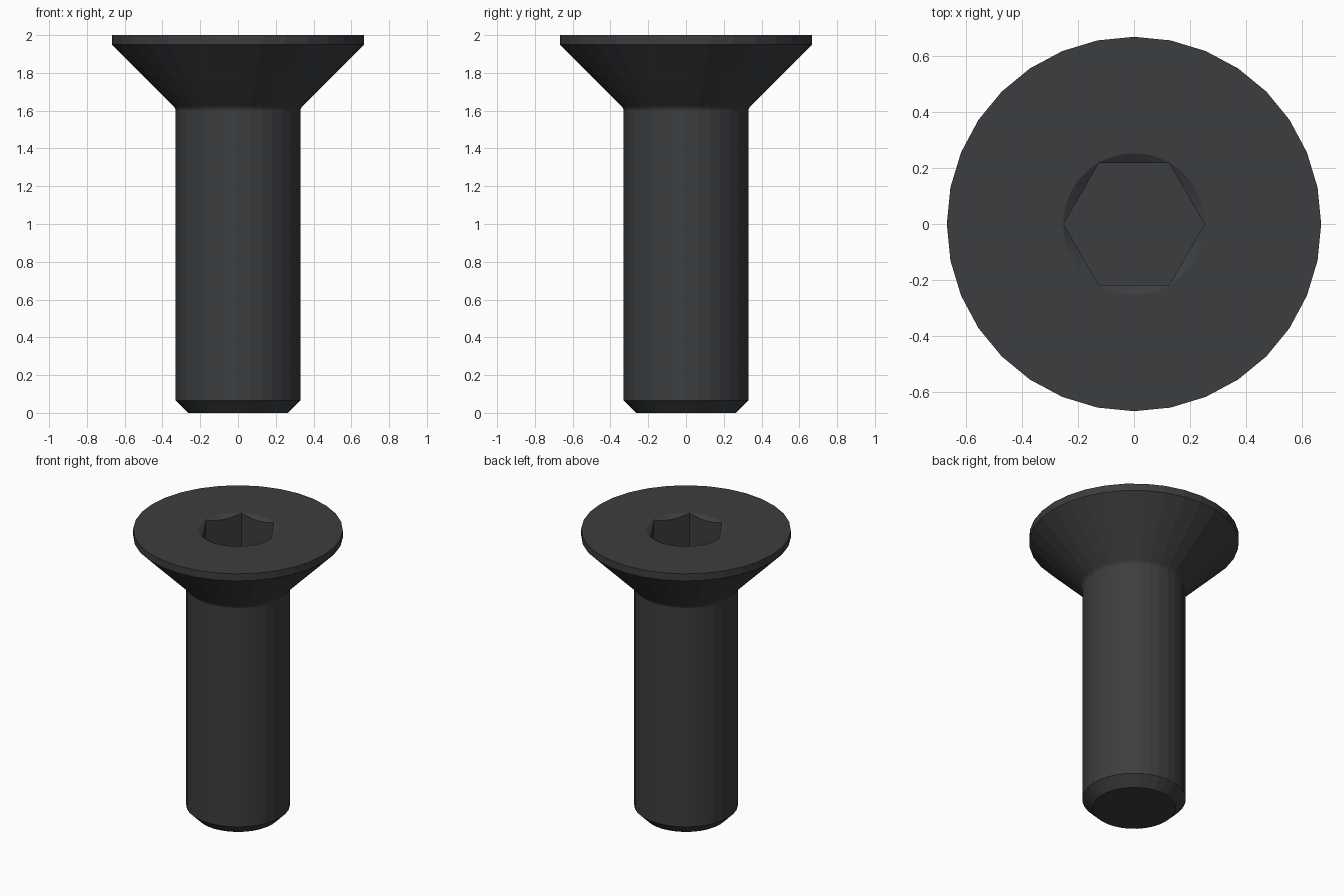
import bpy, bmesh, math

if "Cube" in bpy.data.objects:
    bpy.data.objects.remove(bpy.data.objects["Cube"])

SIDES = 32

def revolve(name, profile, sides):
    """Closed solid of revolution from (radius, z) points, bottom to top."""
    bm = bmesh.new()
    rings = []
    for r, z in profile:
        rings.append([bm.verts.new((r * math.cos(2 * math.pi * i / sides),
                                    r * math.sin(2 * math.pi * i / sides), z))
                      for i in range(sides)])
    for low, high in zip(rings, rings[1:]):
        for i in range(sides):
            j = (i + 1) % sides
            bm.faces.new((low[i], low[j], high[j], high[i]))
    bm.faces.new(rings[0][::-1])
    bm.faces.new(rings[-1])
    mesh = bpy.data.meshes.new(name)
    bm.to_mesh(mesh)
    bm.free()
    ob = bpy.data.objects.new(name, mesh)
    bpy.context.collection.objects.link(ob)
    return ob

# Bolt body: end chamfer, shank, small fillet, 45 degree head, rim
bolt = revolve("countersunk_bolt", [
    (0.264, 0), (0.33, 0.066), (0.33, 1.603), (0.333, 1.612), (0.34, 1.623),
    (0.667, 1.95), (0.667, 2.0)], SIDES)

# Hex socket and its conical lead-in
slope = 0.6
cutters = [
    revolve("hex_cutter", [(0.251, 1.72), (0.251, 2.05)], 6),
    revolve("lead_in_cutter", [(0.252 - 0.07, 2.0 - 0.07 * slope),
                               (0.252, 2.0), (0.252, 2.05)], 48),
]
for c in cutters:
    mod = bolt.modifiers.new(c.name, 'BOOLEAN')
    mod.operation = 'DIFFERENCE'
    mod.solver = 'EXACT'
    mod.object = c
    c.hide_render = True

# Apply the cuts and remove the cutters
bpy.context.view_layer.objects.active = bolt
bolt.select_set(True)
for c in cutters:
    bpy.ops.object.modifier_apply(modifier=c.name)
for c in cutters:
    bpy.data.objects.remove(c)

# Black steel
mat = bpy.data.materials.new("black_steel")
mat.diffuse_color = (0.045, 0.047, 0.05, 1)
mat.use_nodes = True
mat.node_tree.nodes["Principled BSDF"].inputs["Base Color"].default_value = mat.diffuse_color
bolt.data.materials.clear()
bolt.data.materials.append(mat)
